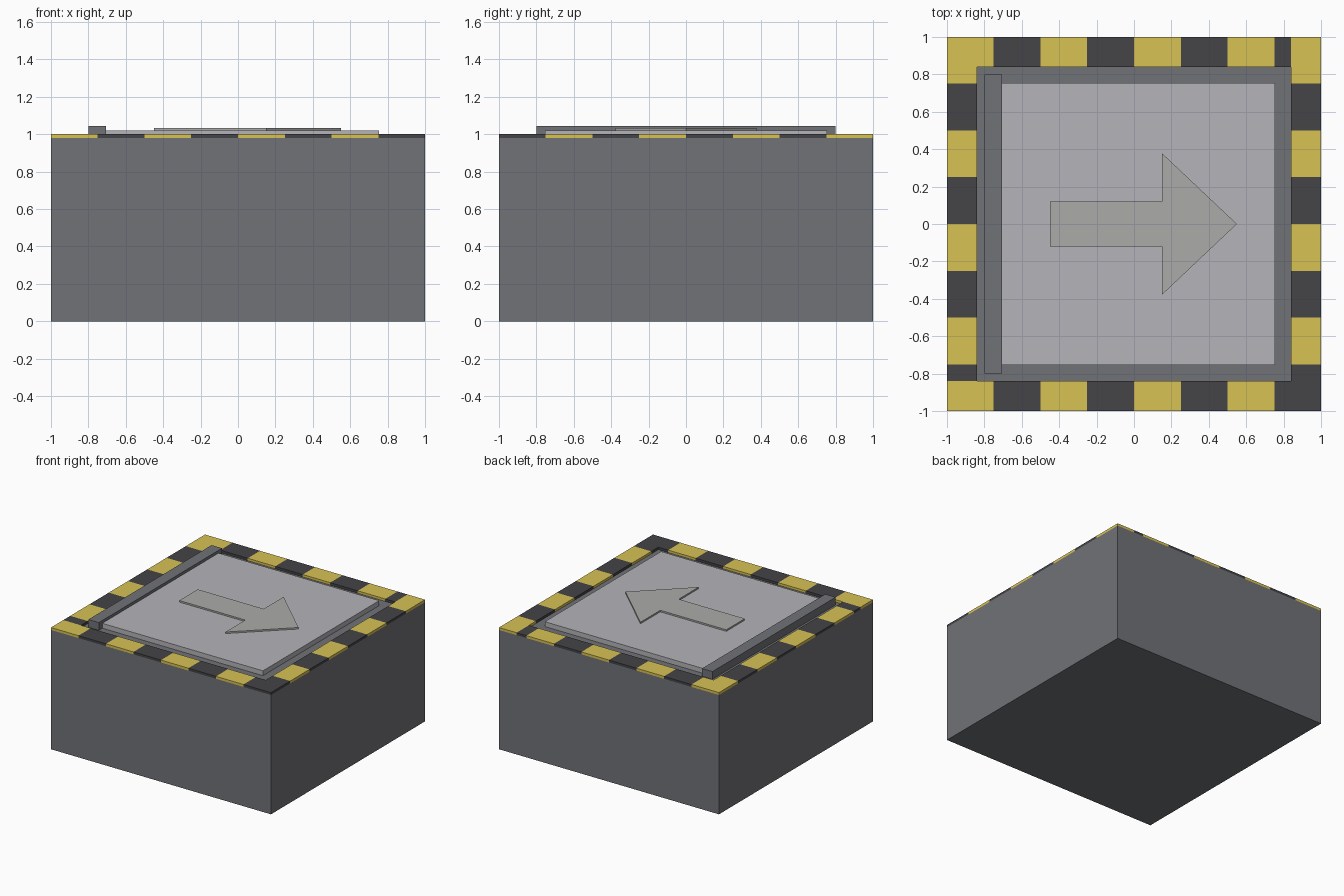
import bpy, bmesh
from mathutils import Matrix, Vector

if "Cube" in bpy.data.objects:
    bpy.data.objects.remove(bpy.data.objects["Cube"])


def material(name, rgb):
    m = bpy.data.materials.new(name)
    m.diffuse_color = (*rgb, 1)
    m.use_nodes = True
    m.node_tree.nodes["Principled BSDF"].inputs["Base Color"].default_value = m.diffuse_color
    return m


BODY = material("body_grey", (0.165, 0.17, 0.185))
PLATE = material("plate_grey", (0.46, 0.46, 0.49))
ARROW = material("arrow_grey", (0.41, 0.41, 0.40))
YELLOW = material("warning_yellow", (0.69, 0.54, 0.09))
DARK = material("warning_dark", (0.058, 0.058, 0.065))


def finish(bm, name, mats):
    mesh = bpy.data.meshes.new(name)
    bm.to_mesh(mesh)
    bm.free()
    for m in mats:
        mesh.materials.append(m)
    obj = bpy.data.objects.new(name, mesh)
    bpy.context.collection.objects.link(obj)
    return obj


def add_box(bm, lo, hi, mat_index=0):
    lo, hi = Vector(lo), Vector(hi)
    mat = Matrix.Translation((lo + hi) / 2) @ Matrix.Diagonal((*(hi - lo), 1))
    verts = bmesh.ops.create_cube(bm, size=1, matrix=mat)["verts"]
    for f in {f for v in verts for f in v.link_faces}:
        f.material_index = mat_index


def box(name, lo, hi, mat):
    bm = bmesh.new()
    add_box(bm, lo, hi)
    return finish(bm, name, [mat])


# Main block, pressure plate and stop bar
Z0, Z1 = 0.98, 1.0
box("base_block", (-1, -1, 0), (1, 1, Z0), BODY)
box("top_plate", (-0.755, -0.755, Z0), (0.755, 0.755, 1.02), PLATE)
box("rear_stop_bar", (-0.8, -0.8, Z0), (-0.705, 0.8, 1.043), BODY)


# Warning border: alternating tiles along each edge, clipped at the corners
def stripe(name, axis, side, start, end, first):
    bm = bmesh.new()
    across = sorted((0.84 * side, 1.0 * side))
    for i in range(8):
        a = max(-1 + 0.25 * i, start)
        b = min(-0.75 + 0.25 * i, end)
        lo, hi = (a, across[0], Z0), (b, across[1], Z1)
        if axis == "y":
            lo, hi = (across[0], a, Z0), (across[1], b, Z1)
        add_box(bm, lo, hi, (i + first) % 2)
    finish(bm, name, [YELLOW, DARK])


stripe("front_stripe", "x", -1, -1, 1, 0)
stripe("back_stripe", "x", 1, -1, 0.84, 0)
stripe("left_stripe", "y", -1, -0.84, 0.84, 1)
stripe("right_stripe", "y", 1, -0.84, 1, 1)

# Raised direction arrow
half = [(-0.45, 0.12), (0.15, 0.12), (0.15, 0.378)]
outline = half + [(0.55, 0)] + [(x, -y) for x, y in reversed(half)]
bm = bmesh.new()
face = bm.faces.new([bm.verts.new((x, y, 1.015)) for x, y in outline])
ext = bmesh.ops.extrude_face_region(bm, geom=[face])["geom"]
bmesh.ops.translate(bm, vec=(0, 0, 0.018),
                    verts=[g for g in ext if isinstance(g, bmesh.types.BMVert)])
bmesh.ops.recalc_face_normals(bm, faces=bm.faces)
finish(bm, "direction_arrow", [ARROW])
